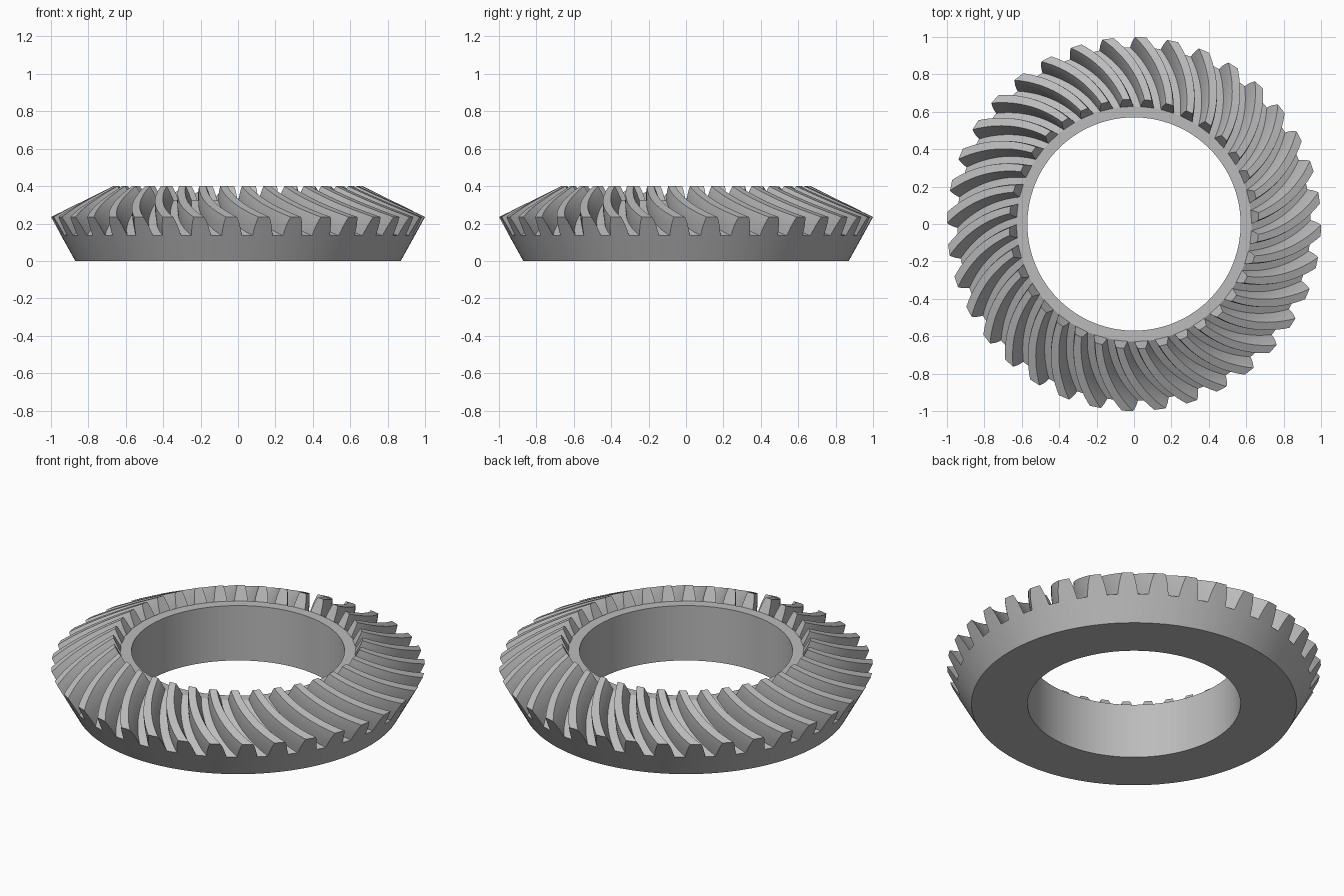
import bpy, bmesh
from math import radians, cos, sin
from mathutils import Vector

if "Cube" in bpy.data.objects:
    bpy.data.objects.remove(bpy.data.objects["Cube"])

TEETH = 36
STEPS = 14                    # rows along each tooth
SPIRAL = 14.5                 # degrees swept from inner to outer end
PHASE = -2.0                  # tooth centre angle at the outer end

# Half tooth section: (angle from tooth centre, height fraction)
HALF = [(3.25, 0), (2.95, 0.28), (2.6, 0.55), (2.15, 0.8), (1.7, 1)]
SECTION = [(-a, h) for a, h in HALF] + [(a, h) for a, h in reversed(HALF)] + [(5, 0)]
COLUMNS = [(360 / TEETH * i + a, h) for i in range(TEETH) for a, h in SECTION]

# Radius and height of the root and tip lines of the teeth
ROOT_IN, ROOT_OUT = Vector((0.628, 0.324)), Vector((0.945, 0.135))
TIP_IN, TIP_OUT = Vector((0.667, 0.4)), Vector((1.0, 0.235))

bm = bmesh.new()


def ring(t, place):
    """One closed row of vertices; place(h) gives radius and height."""
    twist = PHASE - SPIRAL * (1 - 0.66 * t - 0.34 * t * t)
    row = []
    for a, h in COLUMNS:
        r, z = place(h)
        ang = radians(a + twist)
        row.append(bm.verts.new((r * cos(ang), r * sin(ang), z)))
    return row


def tooth_row(t):
    root, tip = ROOT_IN.lerp(ROOT_OUT, t), TIP_IN.lerp(TIP_OUT, t)
    return ring(t, lambda h: root.lerp(tip, h))


# Bore, inner rim, toothed face, back cone and flat underside
rows = [ring(0, lambda h: (0.57, 0)),
        ring(0, lambda h: (0.57, 0.324)),
        ring(0, lambda h: ROOT_IN)]
rows += [tooth_row(i / STEPS) for i in range(STEPS + 1)]
rows += [ring(1, lambda h: ROOT_OUT),
         ring(1, lambda h: (0.87, 0))]

n = len(COLUMNS)
for j, low in enumerate(rows):
    high = rows[(j + 1) % len(rows)]
    for i in range(n):
        k = (i + 1) % n
        bm.faces.new((low[i], low[k], high[k], high[i]))

bmesh.ops.remove_doubles(bm, verts=bm.verts[:], dist=0.0001)
bmesh.ops.recalc_face_normals(bm, faces=bm.faces[:])

mesh = bpy.data.meshes.new("spiral_bevel_gear")
bm.to_mesh(mesh)
bm.free()
gear = bpy.data.objects.new("spiral_bevel_gear", mesh)
bpy.context.collection.objects.link(gear)

# Plain grey metal
steel = bpy.data.materials.new("grey_steel")
steel.use_nodes = True
colour = (0.5, 0.5, 0.5, 1)
steel.diffuse_color = colour
steel.node_tree.nodes["Principled BSDF"].inputs["Base Color"].default_value = colour
mesh.materials.append(steel)

bpy.ops.object.select_all(action="DESELECT")
gear.select_set(True)
bpy.context.view_layer.objects.active = gear
bpy.ops.object.shade_smooth_by_angle(angle=radians(25))
